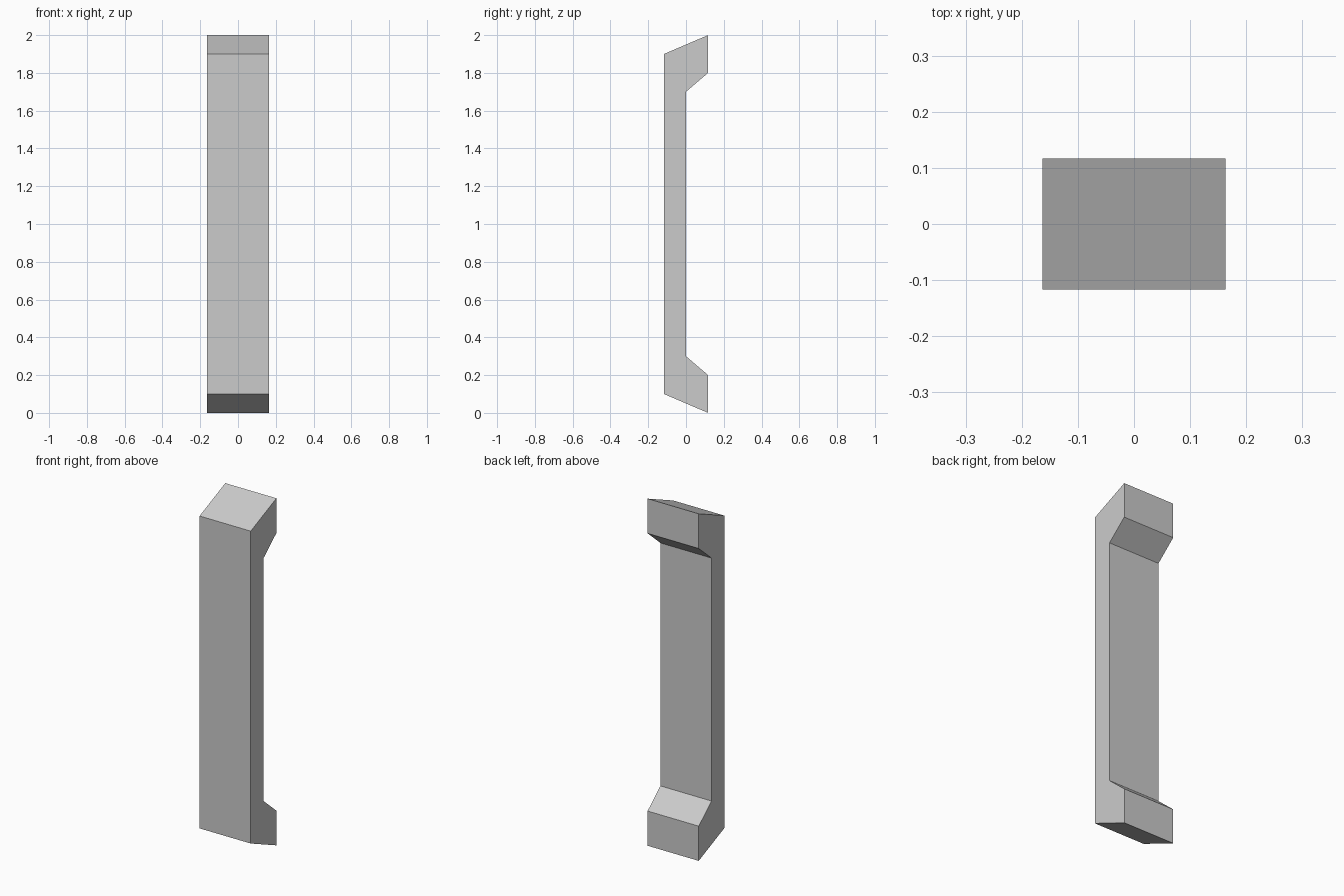
import bpy
import bmesh

if "Cube" in bpy.data.objects:
    bpy.data.objects.remove(bpy.data.objects["Cube"])

HALF_WIDTH = 0.163
DEPTH = 0.117
HEIGHT = 2.0

# Lower half of the bracket's side profile (y, z), mirrored for the upper half
lower = [(-DEPTH, 0.1), (DEPTH, 0.0), (DEPTH, 0.2), (0.0, 0.3)]
profile = lower + [(y, HEIGHT - z) for y, z in reversed(lower)]

# Bracket: side profile extruded across its width
bm = bmesh.new()
side = bm.faces.new([bm.verts.new((-HALF_WIDTH, y, z)) for y, z in profile])
extruded = bmesh.ops.extrude_face_region(bm, geom=[side], use_keep_orig=True)
moved = [v for v in extruded["geom"] if isinstance(v, bmesh.types.BMVert)]
bmesh.ops.translate(bm, verts=moved, vec=(2 * HALF_WIDTH, 0, 0))
bmesh.ops.recalc_face_normals(bm, faces=bm.faces)

mesh = bpy.data.meshes.new("bracket_handle")
bm.to_mesh(mesh)
bm.free()
bpy.context.collection.objects.link(bpy.data.objects.new("bracket_handle", mesh))
